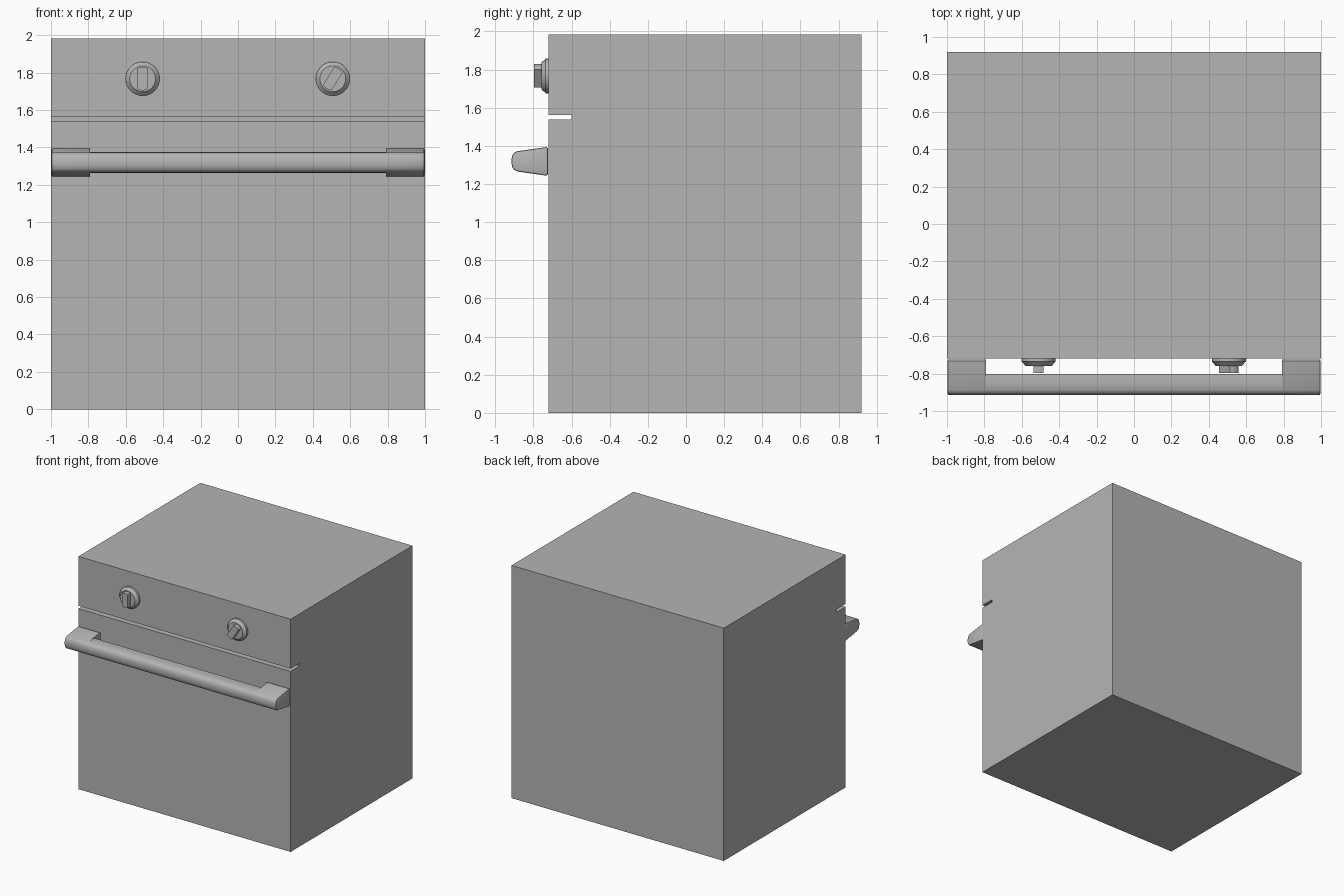
import bpy, bmesh, math
from mathutils import Matrix

if "Cube" in bpy.data.objects:
    bpy.data.objects.remove(bpy.data.objects["Cube"])

GREY = bpy.data.materials.new("dark_grey")
GREY.diffuse_color = (0.46, 0.46, 0.46, 1)
GREY.use_nodes = True
GREY.node_tree.nodes["Principled BSDF"].inputs["Base Color"].default_value = GREY.diffuse_color


def finish(bm, name, smooth=None):
    bmesh.ops.recalc_face_normals(bm, faces=bm.faces)
    me = bpy.data.meshes.new(name)
    bm.to_mesh(me)
    bm.free()
    me.materials.append(GREY)
    ob = bpy.data.objects.new(name, me)
    bpy.context.collection.objects.link(ob)
    if smooth:
        bpy.ops.object.select_all(action='DESELECT')
        ob.select_set(True)
        bpy.context.view_layer.objects.active = ob
        bpy.ops.object.shade_smooth_by_angle(angle=math.radians(smooth))
    return ob


def prism(bm, a, b):
    """Closed solid between two matching loops of points; returns the end faces."""
    a = [bm.verts.new(p) for p in a]
    b = [bm.verts.new(p) for p in b]
    for i in range(len(a)):
        j = (i + 1) % len(a)
        bm.faces.new((a[i], a[j], b[j], b[i]))
    return bm.faces.new(a), bm.faces.new(b)


def extrude_x(bm, profile, x0, x1):
    return prism(bm, [(x0, y, z) for y, z in profile], [(x1, y, z) for y, z in profile])


# Oven body, with the slot between control panel and door
bm = bmesh.new()
extrude_x(bm, [(-0.72, 0), (0.92, 0), (0.92, 1.983), (-0.72, 1.983),
               (-0.72, 1.562), (-0.60, 1.562), (-0.60, 1.538), (-0.72, 1.538)], -1, 1)
finish(bm, "oven_body")

# Handle: half profile mirrored about its centre height
HZ = 1.319


def symmetric(half):
    return [(y, HZ + h) for y, h in half] + [(y, HZ - h) for y, h in reversed(half)]


nose = [(-0.885, 0.053), (-0.901, 0.045), (-0.910, 0.033), (-0.915, 0.012)]
for side, label in ((-1, "left"), (1, "right")):
    bm = bmesh.new()
    _, cap = extrude_x(bm, symmetric([(-0.724, 0.068), (-0.732, 0.075)] + nose),
                       side * 0.79, side * 0.997)
    bmesh.ops.bevel(bm, geom=list(cap.edges), offset=0.008, segments=2,
                    profile=0.5, affect='EDGES')
    finish(bm, "handle_mount_" + label, 35)

bm = bmesh.new()
extrude_x(bm, symmetric([(-0.803, 0.055), (-0.845, 0.057)] + nose), -0.79, 0.79)
finish(bm, "handle_bar", 35)


# Control knobs: lathed base plus a rounded-end grip, axis facing -y
def lathe(bm, rings, seg=48):
    loops = [[bm.verts.new((r * math.cos(2 * math.pi * i / seg), y,
                            r * math.sin(2 * math.pi * i / seg))) for i in range(seg)]
             for r, y in rings]
    for p, q in zip(loops, loops[1:]):
        for i in range(seg):
            j = (i + 1) % seg
            bm.faces.new((p[i], p[j], q[j], q[i]))
    bm.faces.new(loops[0])
    bm.faces.new(loops[-1])


def grip(bm, radius, half_width, y0, y1):
    lim = math.asin(half_width / radius)
    angles = [lim * (k / 4 - 1) + o for o in (0, math.pi) for k in range(9)]
    prism(bm, *[[(radius * math.sin(t), y, radius * math.cos(t)) for t in angles]
                for y in (y0, y1)])


for x, turn, label in ((-0.51, 0, "left"), (0.507, 32, "right")):
    place = Matrix.Translation((x, 0, 1.767)) @ Matrix.Rotation(math.radians(turn), 4, 'Y')
    bm = bmesh.new()
    lathe(bm, [(0.091, -0.715), (0.091, -0.736), (0.085, -0.740),
               (0.075, -0.754), (0.069, -0.759), (0.062, -0.759)])
    bm.transform(place)
    finish(bm, "knob_base_" + label, 30)
    bm = bmesh.new()
    grip(bm, 0.062, 0.027, -0.755, -0.796)
    bm.transform(place)
    finish(bm, "knob_grip_" + label, 30)
